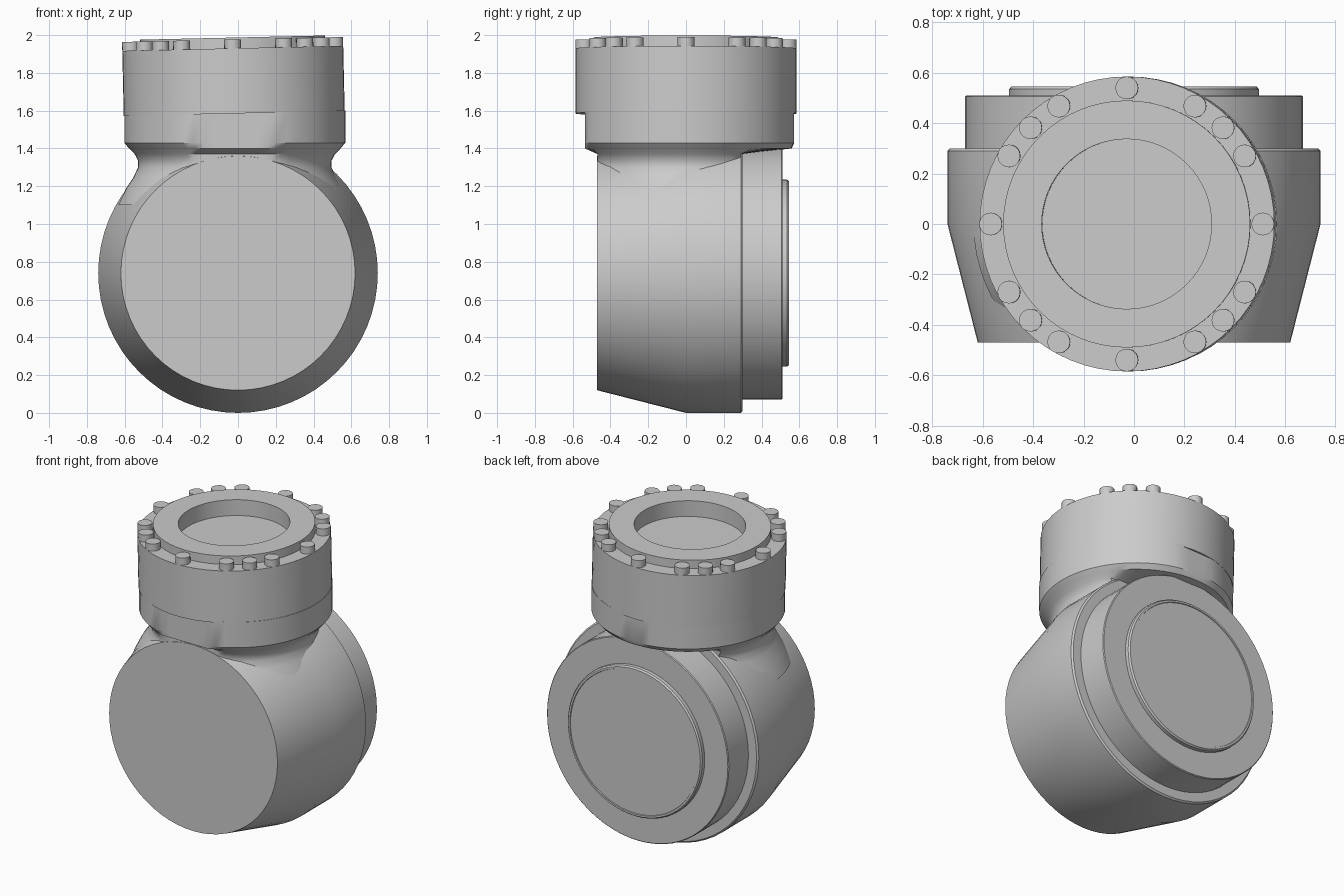
import bpy, bmesh, math
from mathutils import Matrix, Vector

cube = bpy.data.objects.get("Cube")
if cube:
    bpy.data.objects.remove(cube, do_unlink=True)

grey = bpy.data.materials.new("plain_grey")
grey.use_nodes = True
colour = (0.6, 0.6, 0.6, 1)
grey.diffuse_color = colour
grey.node_tree.nodes["Principled BSDF"].inputs["Base Color"].default_value = colour


def lathe(name, profile, matrix, sides=64, shape=None):
    """Turn (radius, height) points about local z; zero radius closes an end."""
    bm = bmesh.new()
    rings = []
    for r, h in profile:
        count = sides if r else 1
        rings.append([bm.verts.new((r * math.cos(math.tau * i / sides),
                                    r * math.sin(math.tau * i / sides), h))
                      for i in range(count)])
    for a, b in zip(rings, rings[1:]):
        for i in range(sides):
            j = (i + 1) % sides
            if len(a) == 1:
                bm.faces.new((a[0], b[j], b[i]))
            elif len(b) == 1:
                bm.faces.new((a[i], a[j], b[0]))
            else:
                bm.faces.new((a[i], a[j], b[j], b[i]))
    bm.transform(matrix)
    if shape:
        for v in bm.verts:
            shape(v.co)
    bmesh.ops.recalc_face_normals(bm, faces=bm.faces)
    mesh = bpy.data.meshes.new(name)
    bm.to_mesh(mesh)
    bm.free()
    mesh.materials.append(grey)
    obj = bpy.data.objects.new(name, mesh)
    bpy.context.collection.objects.link(obj)
    bpy.ops.object.select_all(action='DESELECT')
    obj.select_set(True)
    bpy.context.view_layer.objects.active = obj
    bpy.ops.object.shade_smooth_by_angle(angle=math.radians(28))
    return obj


# Horizontal drum, turned about the y axis (local height runs towards +y)
drum_axis = Matrix.Translation((0, 0, 0.74)) @ Matrix.Rotation(-math.pi / 2, 4, 'X')
lathe("drum_body", [(0, -0.47), (0.62, -0.47), (0.74, 0), (0.74, 0.29),
                    (0.73, 0.30), (0, 0.30)], drum_axis)
lathe("rear_collar", [(0, 0.28), (0.67, 0.28), (0.67, 0.505), (0.665, 0.51),
                      (0, 0.51)], drum_axis)
lathe("rear_cap", [(0, 0.5), (0.495, 0.5), (0.495, 0.535), (0.487, 0.545),
                   (0.475, 0.545), (0.473, 0.54), (0, 0.54)], drum_axis)


# Neck with flats front and back, blending down into the drum
def trim_neck(co):
    low = co.z < 1.375
    co.y = max(-0.468 if low else -0.535, min(0.29 if low else 0.573, co.y))


lathe("neck", [(0, 1.1), (0.62, 1.1), (0.575, 1.19), (0.535, 1.25), (0.512, 1.30),
               (0.512, 1.335), (0.53, 1.37), (0.56, 1.40), (0.585, 1.43),
               (0.585, 1.6), (0, 1.6)],
      Matrix.Translation((-0.017, 0, 0)), shape=trim_neck)

# Slightly leaning flange with a raised, recessed rim
lean = Matrix.Translation((-0.02, 0, 1.585)) @ Matrix.Rotation(math.radians(-1.3), 4, 'Y')
lathe("flange", [(0, 0), (0.585, 0), (0.585, 0.345), (0.49, 0.345), (0.49, 0.402),
                 (0.337, 0.402), (0.337, 0.297), (0, 0.297)], lean)

# Bolt heads: four at the quarters, three between each
for quarter in range(4):
    for step in (0, 30, 45, 60):
        angle = math.radians(quarter * 90 + step)
        place = Matrix.Translation(Vector((math.cos(angle), math.sin(angle), 0)) * 0.54)
        lathe(f"bolt_{quarter}_{step}", [(0, 0.33), (0.045, 0.33), (0.045, 0.392),
                                        (0, 0.392)], lean @ place, sides=20)
